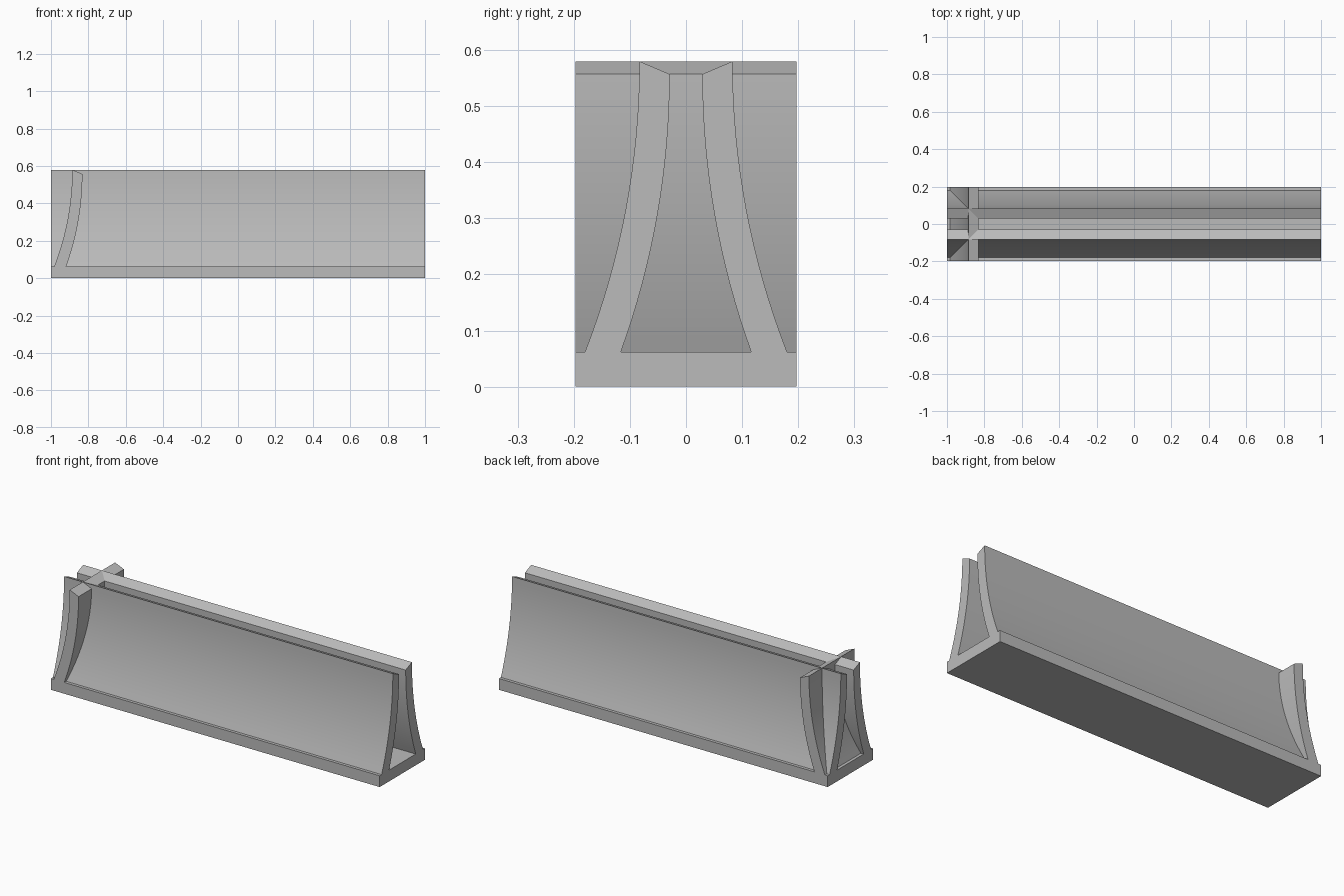
import bpy, bmesh, math
from mathutils import Vector

cube = bpy.data.objects.get("Cube")
if cube:
    bpy.data.objects.remove(cube, do_unlink=True)

HALF_X, HALF_Y = 1.0, 0.197
BASE_H, TOP = 0.062, 0.58

grey = bpy.data.materials.new("light grey")
grey.use_nodes = True
grey.diffuse_color = (0.5, 0.5, 0.5, 1)
grey.node_tree.nodes["Principled BSDF"].inputs["Base Color"].default_value = (0.5, 0.5, 0.5, 1)


def flare(top_out, top_z, radius, steps=16):
    """Arc that is upright at its top and flares outward down to the base."""
    last = math.asin((top_z - BASE_H) / radius)
    return [(top_out + radius * (1 - math.cos(last * i / steps)),
             top_z - radius * math.sin(last * i / steps)) for i in range(steps + 1)]


def prism(name, outline, axis_vector):
    """Extrude a closed outline of 3D points along a vector."""
    bm = bmesh.new()
    face = bm.faces.new([bm.verts.new(p) for p in outline])
    ext = bmesh.ops.extrude_face_region(bm, geom=[face], use_keep_orig=True)
    moved = [v for v in ext["geom"] if isinstance(v, bmesh.types.BMVert)]
    bmesh.ops.translate(bm, verts=moved, vec=Vector(axis_vector))
    bmesh.ops.recalc_face_normals(bm, faces=bm.faces)
    mesh = bpy.data.meshes.new(name)
    bm.to_mesh(mesh)
    bm.free()
    mesh.materials.append(grey)
    obj = bpy.data.objects.new(name, mesh)
    bpy.context.collection.objects.link(obj)
    bpy.ops.object.select_all(action="DESELECT")
    obj.select_set(True)
    bpy.context.view_layer.objects.active = obj
    bpy.ops.object.shade_smooth_by_angle(angle=math.radians(30))
    return obj


# Curved wall section, measured outward from the centre line
outer = flare(0.083, TOP, 1.43)
inner = flare(0.029, 0.557, 1.45)
section = outer + inner[::-1]

# Base slab
prism("base_slab", [(-HALF_X, y, z) for y, z in
                    ((-HALF_Y, 0), (HALF_Y, 0), (HALF_Y, BASE_H), (-HALF_Y, BASE_H))],
      (2 * HALF_X, 0, 0))

# Two long walls, mirrored across the centre line
for name, side in (("front_wall", -1), ("back_wall", 1)):
    prism(name, [(-HALF_X, side * d, z) for d, z in section], (2 * HALF_X, 0, 0))

# Cross wall at one end, with the same section
shift = HALF_X - HALF_Y
prism("end_wall", [(-d - shift, -HALF_Y, z) for d, z in section], (0, 2 * HALF_Y, 0))
